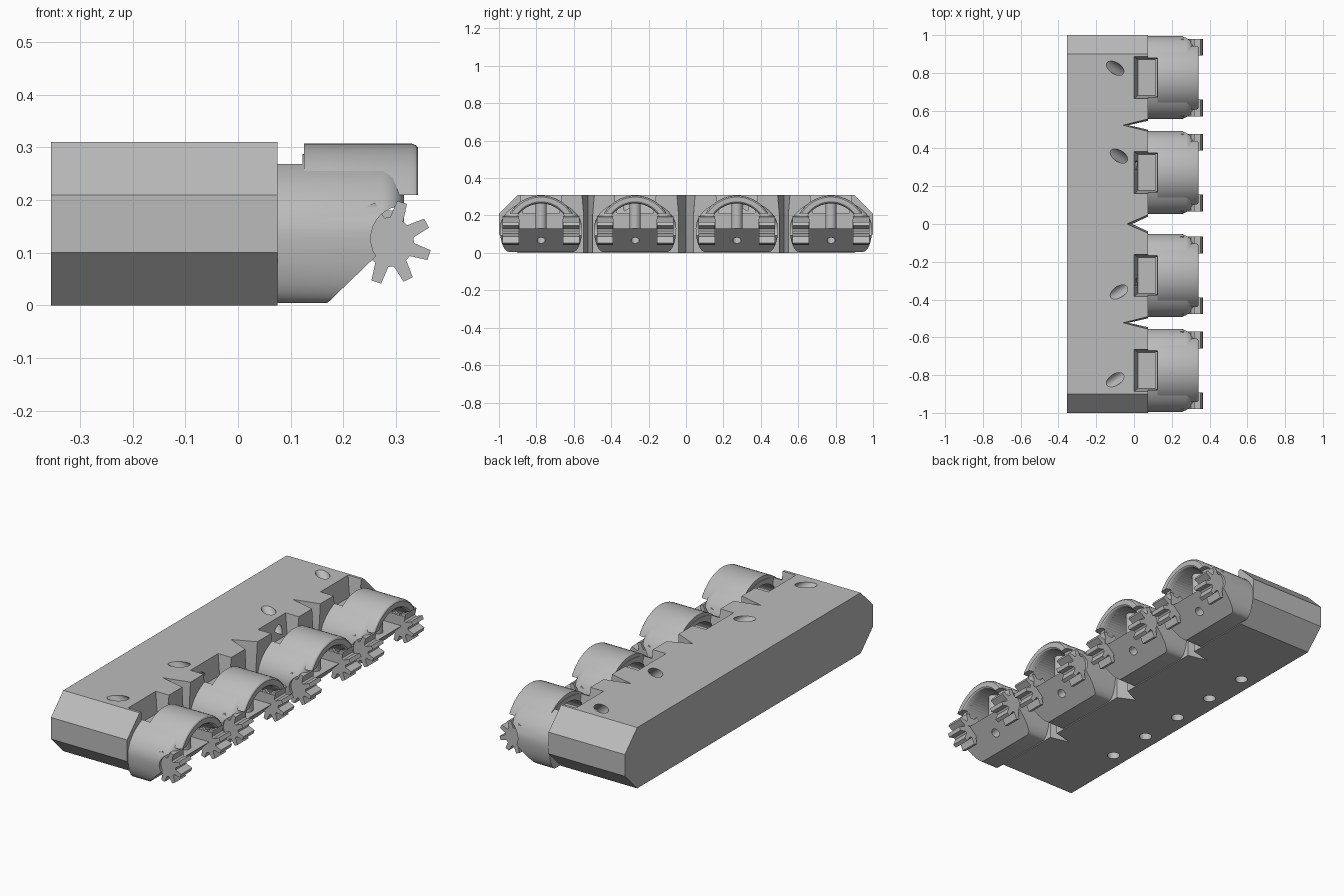
import bpy, bmesh
from math import sin, cos, pi, radians, asin
from mathutils import Vector, Matrix

cube = bpy.data.objects.get("Cube")
if cube:
    bpy.data.objects.remove(cube)

grey = bpy.data.materials.new("plain_grey")
grey.use_nodes = True
colour = (0.5, 0.5, 0.5, 1)
grey.diffuse_color = colour
grey.node_tree.nodes["Principled BSDF"].inputs["Base Color"].default_value = colour


def loft(name, rings):
    """Solid skinned through matching rings of points, capped at both ends."""
    bm = bmesh.new()
    loops = [[bm.verts.new(p) for p in ring] for ring in rings]
    for a, b in zip(loops, loops[1:]):
        for i in range(len(a)):
            j = (i + 1) % len(a)
            bm.faces.new((a[i], a[j], b[j], b[i]))
    bm.faces.new(loops[0])
    bm.faces.new(loops[-1])
    bmesh.ops.recalc_face_normals(bm, faces=bm.faces)
    mesh = bpy.data.meshes.new(name)
    bm.to_mesh(mesh)
    bm.free()
    mesh.materials.append(grey)
    obj = bpy.data.objects.new(name, mesh)
    bpy.context.collection.objects.link(obj)
    return obj


def along_x(name, section, x0, x1):
    return loft(name, [[(x, y, z) for y, z in section] for x in (x0, x1)])


def along_y(name, section, y0, y1):
    return loft(name, [[(x, y, z) for x, z in section] for y in (y0, y1)])


def rod(name, centre, axis, radius, length, sides=32):
    turn = Vector(axis).to_track_quat('Z', 'Y').to_matrix()
    ring = [(radius * cos(2 * pi * i / sides), radius * sin(2 * pi * i / sides))
            for i in range(sides)]
    return loft(name, [[Vector(centre) + turn @ Vector((u, v, w)) for u, v in ring]
                       for w in (-length / 2, length / 2)])


def cut(target, cutters):
    """Subtract the cutters, bake the result and delete them."""
    for c in cutters:
        c.hide_render = True
        mod = target.modifiers.new("cut", 'BOOLEAN')
        mod.operation = 'DIFFERENCE'
        mod.solver = 'EXACT'
        mod.object = c
    deps = bpy.context.evaluated_depsgraph_get()
    mesh = bpy.data.meshes.new_from_object(target.evaluated_get(deps))
    target.modifiers.clear()
    target.data = mesh
    for c in cutters:
        bpy.data.objects.remove(c)


def smooth(obj, angle=30):
    bpy.ops.object.select_all(action='DESELECT')
    obj.select_set(True)
    bpy.context.view_layer.objects.active = obj
    bpy.ops.object.shade_smooth_by_angle(angle=radians(angle))


def pocket(centre_y):
    """Recess with sloping walls behind a housing."""
    rings = []
    for x0, half, z in ((0.02, 0.095, 0.21), (0, 0.112, 0.312)):
        rings.append([(x0, centre_y - half, z), (0.122, centre_y - half, z),
                      (0.122, centre_y + half, z), (x0, centre_y + half, z)])
    return loft("pocket_cutter", rings)


def arc(radius, mid_z, low_z, steps=24):
    """Arch points (y, z) from right to left, ending at height low_z."""
    a = asin((low_z - mid_z) / radius)
    return [(radius * cos(a + (pi - 2 * a) * i / steps),
             mid_z + radius * sin(a + (pi - 2 * a) * i / steps))
            for i in range(steps + 1)]


# Long bar with chamfered ends
END = [(0.9, 0), (1, 0.1), (1, 0.21), (0.9, 0.31)]
bar = along_x("main_bar", END + [(-y, z) for y, z in reversed(END)], -0.355, 0.075)

MODULES = (-0.775, -0.272, 0.272, 0.775)
cutters = [pocket(y) for y in MODULES]

# Flared notches between the housings
for y, half, apex in ((-0.523, 0.035, -0.06), (0, 0.052, -0.04), (0.523, 0.035, -0.06)):
    cutters.append(loft("notch_cutter", [
        [(apex + d, y, z), (0.08, y - half + s, z), (0.08, y + half - s, z)]
        for z, d, s in ((-0.01, 0.03, 0.01), (0.2, 0.03, 0.01), (0.32, 0, 0))]))

# Slanted holes in the top, straight holes underneath
for side in (-1, 1):
    for x, y in ((-0.1, 0.825), (-0.08, 0.36)):
        cutters.append(rod("top_hole_cutter", (x, y * side, 0.31),
                           (-1, 0.65 * side, 0.85), 0.03, 0.26))
for i in range(-2, 3):
    cutters.append(rod("base_hole_cutter", (-0.277, i * 0.243, 0), (0, 0, 1), 0.03, 0.3))
cut(bar, cutters)
smooth(bar)

# Rounded housing, shrinking slightly to a soft front edge
half = [(0.22 * sin(i * pi / 32), 0.13 + 0.157 * cos(i * pi / 32)) for i in range(17)]
half += [(0.17 + 0.05 * cos(i * pi / 16), 0.13 - 0.125 * sin(i * pi / 16))
         for i in range(1, 9)]
section = half + [(-y, z) for y, z in reversed(half[1:])]
rings = []
for x, s in ((0.075, 1), (0.275, 1), (0.293, 0.975), (0.306, 0.92), (0.315, 0.83)):
    rings.append([(x, y * s, 0.13 + (z - 0.13) * s) for y, z in section])
housing = loft("housing", rings)

tunnel = [(0.133, 0.18)] + arc(0.152, 0.112, 0.19) + [
    (-0.133, 0.18), (-0.115, 0.18), (-0.115, 0.13), (0.115, 0.13), (0.115, 0.18)]
gear_beds = [rod("bed_cutter", (0.314, s * 0.217, 0.127), (0, 1, 0), 0.062, 0.2)
             for s in (-1, 1)]
cut(housing, [
    along_y("slope_cutter", [(0.165, 0), (0.3, 0.13), (0.4, 0.13), (0.4, -0.05), (0.165, -0.05)],
            -0.3, 0.3),
    along_x("tunnel_cutter", tunnel, 0.115, 0.4),
    rod("slope_hole_cutter", (0.235, 0, 0.065), (1, 0, -1), 0.022, 0.1),
    pocket(0), *gear_beds])
smooth(housing)

# Arched hood with a rounded front lip
outer = arc(0.195, 0.112, 0.21)
inner = arc(0.152, 0.112, 0.21)
hood_section = outer + inner[::-1]
mid = [((a[0] + b[0]) / 2, (a[1] + b[1]) / 2) for a, b in zip(outer, inner)]
mid += mid[::-1]
rings = []
for x, s in ((0.125, 1), (0.33, 1), (0.338, 0.85), (0.342, 0.6)):
    rings.append([(x, m[0] + (p[0] - m[0]) * s, m[1] + (p[1] - m[1]) * s)
                  for p, m in zip(hood_section, mid)])
hood = loft("arched_hood", rings)
smooth(hood)

# Upright post inside the arch
post = rod("post", (0.24, 0, 0.2), (0, 0, 1), 0.03, 0.15)
smooth(post)

# Eight-tooth pinions
teeth = []
for i in range(8):
    for off, r in ((-16, 0.047), (-7, 0.08), (7, 0.08), (16, 0.047)):
        a = radians(27 + 45 * i + off)
        teeth.append((0.287 + r * cos(a), 0.12 + r * sin(a)))
pinions = [along_y("pinion", teeth, *span) for span in ((-0.205, -0.117), (0.117, 0.205))]

# Repeat the whole unit along the bar
for part in [housing, hood, post] + pinions:
    part.location.y = MODULES[0]
    for y in MODULES[1:]:
        twin = part.copy()
        twin.location.y = y
        bpy.context.collection.objects.link(twin)
